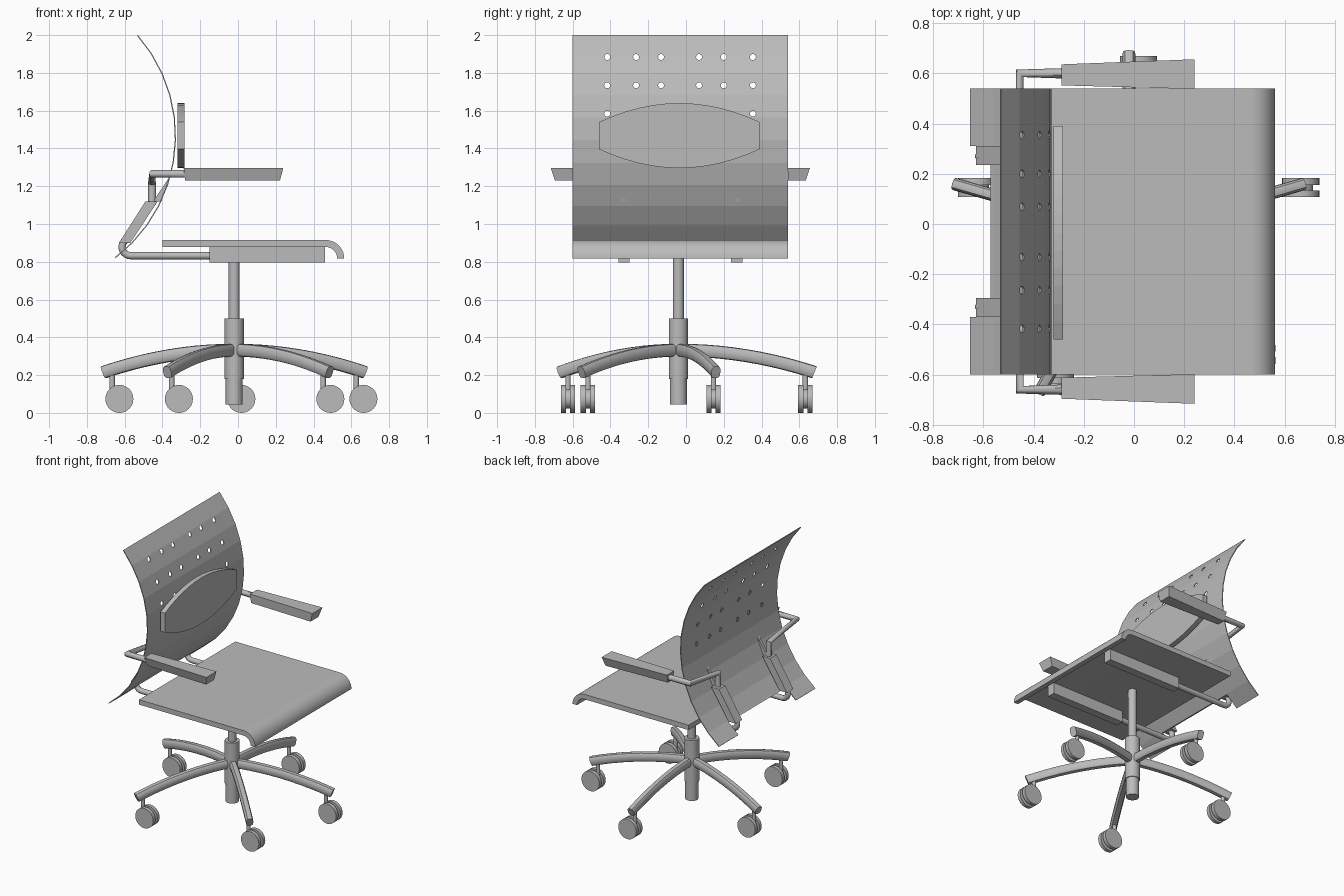
import bpy, bmesh, math
from math import sin, cos, pi, radians
from mathutils import Vector, Matrix

cube = bpy.data.objects.get("Cube")
if cube:
    bpy.data.objects.remove(cube, do_unlink=True)

grey = bpy.data.materials.new("plain grey")
grey.use_nodes = True
GREY = (0.5, 0.5, 0.5, 1)
grey.diffuse_color = GREY
grey.node_tree.nodes["Principled BSDF"].inputs["Base Color"].default_value = GREY

MID = -0.03                       # y of the chair's plane of symmetry
HUB = Vector((-0.02, -0.04, 0))   # axis of the base


def activate(ob):
    bpy.ops.object.select_all(action='DESELECT')
    ob.select_set(True)
    bpy.context.view_layer.objects.active = ob


def finish(name, bm, smooth=True):
    bmesh.ops.recalc_face_normals(bm, faces=bm.faces)
    me = bpy.data.meshes.new(name)
    bm.to_mesh(me)
    bm.free()
    me.materials.append(grey)
    ob = bpy.data.objects.new(name, me)
    bpy.context.collection.objects.link(ob)
    if smooth:
        activate(ob)
        bpy.ops.object.shade_smooth_by_angle(angle=radians(35))
    return ob


def loft(bm, rings):
    """Skin a row of closed rings and cap both ends."""
    rows = [[bm.verts.new(p) for p in ring] for ring in rings]
    n = len(rows[0])
    for a, b in zip(rows, rows[1:]):
        for i in range(n):
            j = (i + 1) % n
            bm.faces.new((a[i], a[j], b[j], b[i]))
    bm.faces.new(rows[0])
    bm.faces.new(rows[-1][::-1])


def slab_y(bm, profile, y0, y1):
    """Extrude an (x, z) profile along y."""
    loft(bm, [[(x, y, z) for x, z in profile] for y in (y0, y1)])


def cylinder(bm, centre, radius, depth, axis='Z', sides=24):
    turn = {'X': Matrix.Rotation(pi / 2, 4, 'Y'),
            'Y': Matrix.Rotation(pi / 2, 4, 'X'), 'Z': Matrix()}[axis]
    bmesh.ops.create_cone(bm, cap_ends=True, segments=sides, radius1=radius,
                          radius2=radius, depth=depth,
                          matrix=Matrix.Translation(centre) @ turn)


def tube(name, points, radius):
    cu = bpy.data.curves.new(name, 'CURVE')
    cu.dimensions = '3D'
    cu.bevel_depth = radius
    cu.bevel_resolution = 3
    cu.use_fill_caps = True
    sp = cu.splines.new('POLY')
    sp.points.add(len(points) - 1)
    for p, co in zip(sp.points, points):
        p.co = (*co, 1)
    cu.materials.append(grey)
    ob = bpy.data.objects.new(name, cu)
    bpy.context.collection.objects.link(ob)
    activate(ob)
    bpy.ops.object.convert(target='MESH')
    bpy.ops.object.shade_smooth_by_angle(angle=radians(40))


def arc(cx, cz, r, a0, a1, n):
    return [(cx + r * cos(radians(a0 + (a1 - a0) * i / n)),
             cz + r * sin(radians(a0 + (a1 - a0) * i / n))) for i in range(n + 1)]


# Seat: flat panel with a rolled front lip
bm = bmesh.new()
slab_y(bm, [(-0.4, 0.915)] + arc(0.465, 0.818, 0.097, 90, 0, 10)
       + arc(0.465, 0.818, 0.06, 0, 90, 10) + [(-0.4, 0.878)], MID - 0.57, MID + 0.57)
finish("seat", bm)

# Backrest: thin curved shell in flat bands, pierced by holes and notched below
bm = bmesh.new()
slab_y(bm, arc(-1.14, 1.465, 0.812, 41.3, -52.8, 11)
       + arc(-1.14, 1.465, 0.806, -52.8, 41.3, 11), MID - 0.57, MID + 0.57)
back = finish("backrest", bm, smooth=False)

bm = bmesh.new()
for row in range(4):
    for y in (-0.417, -0.264, -0.132, 0.069, 0.2, 0.354):
        cylinder(bm, (-0.4, y, 1.884 - 0.15 * row), 0.016, 0.4, 'X', 10)
bmesh.ops.create_cube(bm, size=1, matrix=Matrix.Translation((-0.65, MID, 0.795))
                      @ Matrix.Diagonal((0.3, 0.68, 0.2, 1)))
cutter = finish("backrest_cutter", bm, smooth=False)
cutter.hide_render = True
mod = back.modifiers.new("holes", 'BOOLEAN')
mod.operation = 'DIFFERENCE'
mod.solver = 'EXACT'
mod.object = cutter
activate(back)
bpy.ops.object.modifier_apply(modifier=mod.name)
bpy.data.objects.remove(cutter, do_unlink=True)

# Lumbar pad: slab with straight ends and bowed top and bottom
N = 12
bow = [(MID - 0.005 + 0.425 * t, 0.072 + 0.1 * (1 - t * t))
       for t in (2 * i / N - 1 for i in range(N + 1))]
outline = [(y, 1.468 + h) for y, h in bow] + [(y, 1.468 - h) for y, h in bow[::-1]]
bm = bmesh.new()
loft(bm, [[(x, y, z) for y, z in outline] for x in (-0.32, -0.283)])
finish("lumbar_pad", bm, smooth=False)

# Arms, brackets and seat supports on both sides
for side, s in (("left", 1), ("right", -1)):
    def Y(d):
        return MID + s * d

    bm = bmesh.new()
    loft(bm, [[(xt, Y(i), 1.297), (xt, Y(o), 1.297),
               (xb, Y(o - 0.022), 1.23), (xb, Y(i + 0.003), 1.23)]
              for xt, xb, i, o in ((-0.288, -0.28, 0.582, 0.666),
                                   (0.24, 0.222, 0.568, 0.686))])
    finish(side + "_armrest", bm, smooth=False)

    tube(side + "_arm_tube", [(-0.27, Y(0.63), 1.265), (-0.455, Y(0.63), 1.265),
                              (-0.455, Y(0.3), 1.22), (-0.455, Y(0.3), 1.1)], 0.021)

    bm = bmesh.new()
    slab_y(bm, [(-0.49, 1.12), (-0.425, 1.12), (-0.57, 0.9), (-0.63, 0.9)],
           Y(0.265), Y(0.34))
    slab_y(bm, [(-0.45, 1.12), (-0.405, 1.12), (-0.368, 1.24)], Y(0.29), Y(0.31))
    finish(side + "_back_bracket", bm, smooth=False)

    bend = arc(-0.568, 0.878, 0.046, 270, 140, 8)
    tube(side + "_back_tube", [(-0.13, Y(0.3), 0.832)]
         + [(x, Y(0.3), z) for x, z in bend] + [(-0.585, Y(0.3), 0.925)], 0.02)

    bm = bmesh.new()
    slab_y(bm, [(-0.15, 0.879), (0.46, 0.879), (0.46, 0.795), (-0.15, 0.795)],
           Y(0.268), Y(0.328))
    finish(side + "_seat_support", bm, smooth=False)

# Centre column: lift rod, sleeve and lower end
for name, r, z0, z1 in (("lift_rod", 0.029, 0.49, 0.88), ("column_sleeve", 0.051, 0.18, 0.5),
                        ("column_foot", 0.045, 0.045, 0.19)):
    bm = bmesh.new()
    cylinder(bm, HUB + Vector((0, 0, (z0 + z1) / 2)), r, z1 - z0)
    finish(name, bm)

# Five arched legs, each with a twin wheel caster; all wheels roll along x
for k, angle in enumerate((16, 90, 164, 240.5, 314.5), 1):
    d = Vector((cos(radians(angle)), sin(radians(angle)), 0))
    across = Vector((-d.y, d.x, 0))
    rings = []
    for i in range(11):
        t = i / 10
        centre = HUB + d * (0.72 * t) + Vector((0, 0, 0.332 - 0.117 * t * t))
        up = (Vector((0, 0, 1)) + d * (0.4 * t)).normalized()
        ring = []
        for j in range(12):
            c, q = cos(pi * j / 6), sin(pi * j / 6)
            ring.append(centre + across * math.copysign(0.025 * abs(c) ** 0.7, c)
                        + up * math.copysign(0.034 * abs(q) ** 0.7, q))
        rings.append(ring)
    bm = bmesh.new()
    loft(bm, rings)
    finish(f"leg_{k}", bm)

    stem = HUB + d * 0.672
    bm = bmesh.new()
    cylinder(bm, stem + Vector((0, 0, 0.145)), 0.014, 0.13, sides=16)
    axle = stem + Vector((0.038, 0, 0.074))
    cylinder(bm, axle, 0.05, 0.03, 'Y')
    for s in (1, -1):
        cylinder(bm, axle + Vector((0, 0.0245 * s, 0)), 0.074, 0.027, 'Y', 32)
    finish(f"caster_{k}", bm)
